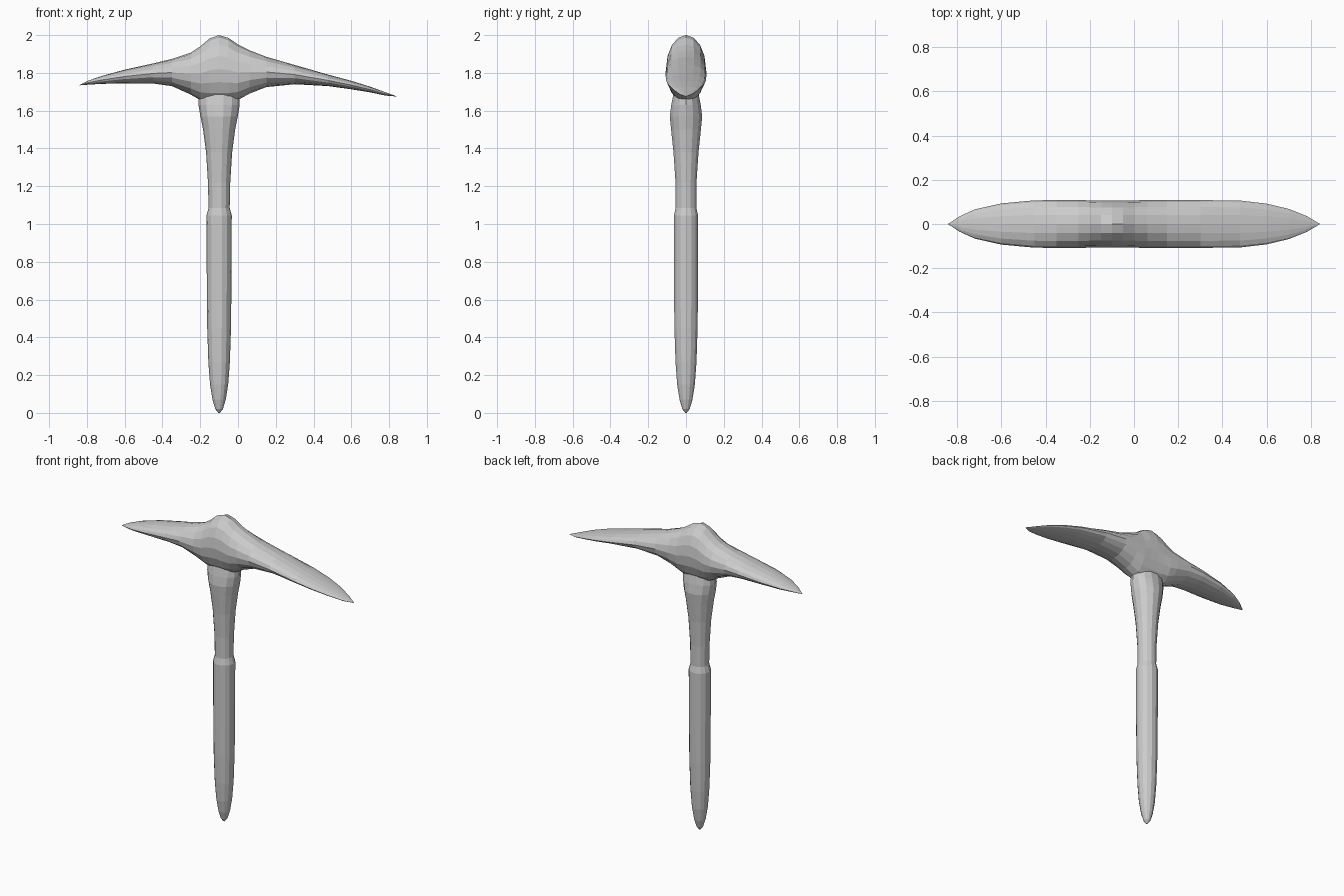
import bpy, bmesh
from math import cos, sin, pi


def loft(name, rings):
    """Skin a list of equal-length point rings and cap both ends."""
    bm = bmesh.new()
    loops = [[bm.verts.new(p) for p in ring] for ring in rings]
    n = len(loops[0])
    for a, b in zip(loops, loops[1:]):
        for i in range(n):
            j = (i + 1) % n
            bm.faces.new((a[i], a[j], b[j], b[i]))
    bm.faces.new(loops[0][::-1])
    bm.faces.new(loops[-1])
    bmesh.ops.remove_doubles(bm, verts=bm.verts, dist=0.0005)
    bmesh.ops.recalc_face_normals(bm, faces=bm.faces)
    mesh = bpy.data.meshes.new(name)
    bm.to_mesh(mesh)
    bm.free()
    obj = bpy.data.objects.new(name, mesh)
    bpy.context.collection.objects.link(obj)
    return obj


# Pick head: x, top z, bottom z, half depth
HEAD = [
    (-0.84, 1.735, 1.734, 0.001), (-0.79, 1.76, 1.738, 0.034),
    (-0.72, 1.784, 1.742, 0.066), (-0.60, 1.817, 1.745, 0.093),
    (-0.45, 1.85, 1.744, 0.107), (-0.35, 1.874, 1.73, 0.108),
    (-0.25, 1.907, 1.685, 0.108), (-0.20, 1.94, 1.656, 0.107),
    (-0.15, 1.983, 1.643, 0.106), (-0.10, 2.00, 1.64, 0.106),
    (-0.05, 1.985, 1.643, 0.106), (0.00, 1.95, 1.656, 0.107),
    (0.06, 1.92, 1.69, 0.108), (0.15, 1.885, 1.725, 0.108),
    (0.30, 1.842, 1.74, 0.108), (0.48, 1.79, 1.73, 0.106),
    (0.60, 1.758, 1.713, 0.092), (0.70, 1.727, 1.697, 0.068),
    (0.78, 1.698, 1.68, 0.036), (0.84, 1.676, 1.675, 0.001),
]
SIDES = 16
loft("pick_head", [
    [(x, d * cos(2 * pi * i / SIDES),
      (t + b) / 2 + (t - b) / 2 * sin(2 * pi * i / SIDES)) for i in range(SIDES)]
    for x, t, b, d in HEAD])

# Handle with grip and flared socket: z, half width, half depth
HANDLE = [
    (0.00, 0.004, 0.004), (0.02, 0.02, 0.02), (0.07, 0.035, 0.035),
    (0.15, 0.048, 0.048), (0.27, 0.057, 0.057), (0.45, 0.063, 0.063),
    (0.65, 0.065, 0.065), (1.045, 0.067, 0.066), (1.085, 0.056, 0.056),
    (1.22, 0.059, 0.057), (1.38, 0.069, 0.068), (1.50, 0.085, 0.081),
    (1.57, 0.099, 0.088), (1.63, 0.109, 0.08), (1.68, 0.108, 0.07),
    (1.74, 0.09, 0.06),
]
HS = 14
loft("handle", [
    [(-0.1 + w * cos(2 * pi * i / HS), d * sin(2 * pi * i / HS), z)
     for i in range(HS)]
    for z, w, d in HANDLE])
